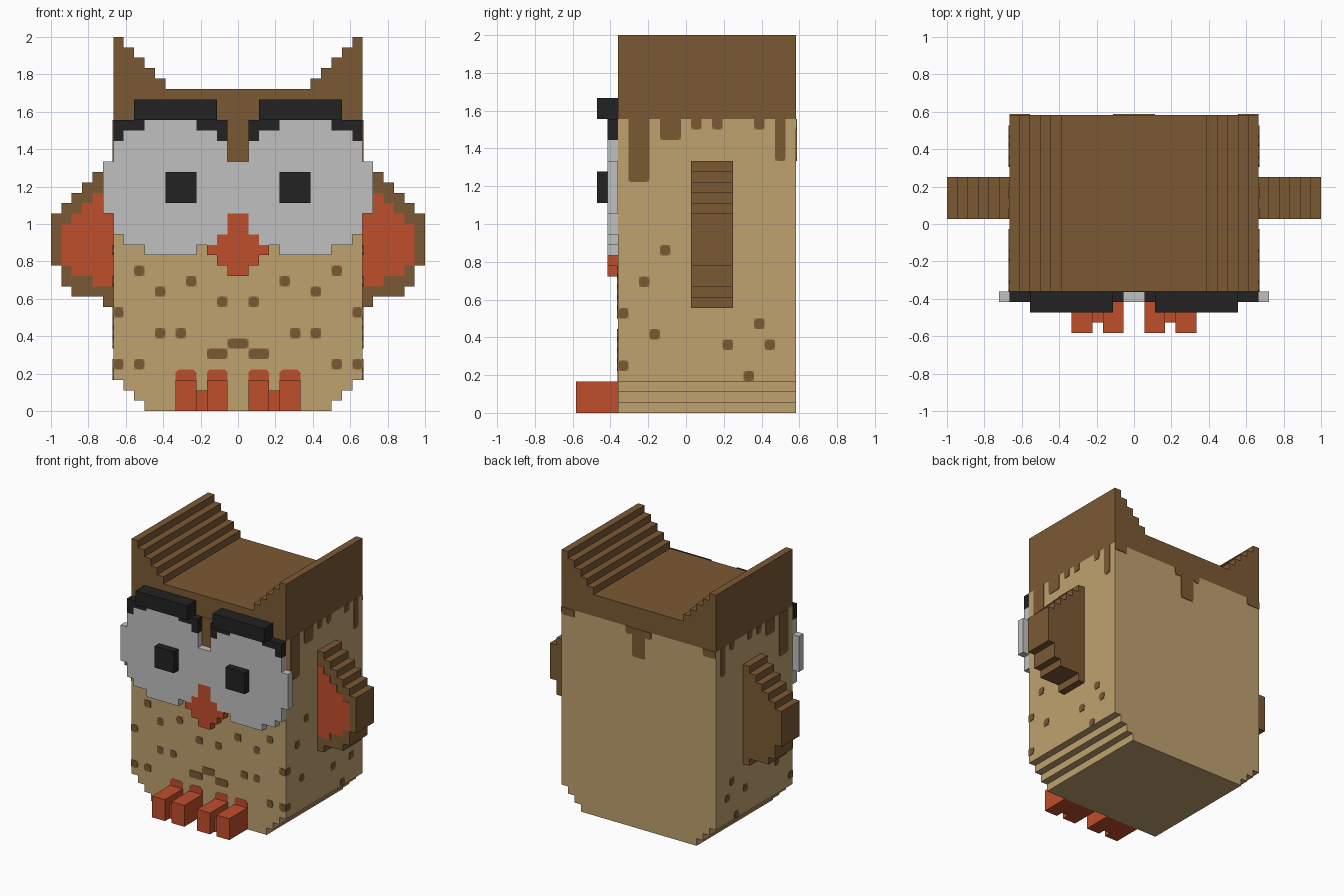
import bpy, bmesh

if "Cube" in bpy.data.objects:
    bpy.data.objects.remove(bpy.data.objects["Cube"], do_unlink=True)

P = 1 / 18  # one block of the pixel grid; all sizes below are in blocks


def material(name, hex_code):
    rgb = [int(hex_code[i:i + 2], 16) / 255 for i in (0, 2, 4)]
    lin = [c / 12.92 if c <= 0.04045 else ((c + 0.055) / 1.055) ** 2.4 for c in rgb]
    m = bpy.data.materials.new(name)
    m.use_nodes = True
    m.diffuse_color = (*lin, 1)
    m.node_tree.nodes["Principled BSDF"].inputs["Base Color"].default_value = (*lin, 1)
    return m


BROWN = material("brown feathers", "7B5934")
TAN = material("tan feathers", "BFA16F")
MID = material("soft brown edge", "9B7A4E")
GREY = material("light grey", "C0C0C0")
BLACK = material("near black", "222222")
ORANGE = material("orange", "C04E2C")


def slab(name, outlines, lo, hi, mat, axis="y"):
    """Extrude outlines (x,z) along y, or outlines (y,z) along x."""
    bm = bmesh.new()
    for outline in outlines:
        rings = []
        for d in (lo, hi):
            rings.append([bm.verts.new((a * P, d * P, z * P) if axis == "y" else (d * P, a * P, z * P))
                          for a, z in outline])
        bm.faces.new(rings[0])
        bm.faces.new(rings[1])
        n = len(outline)
        for i in range(n):
            j = (i + 1) % n
            bm.faces.new((rings[0][i], rings[0][j], rings[1][j], rings[1][i]))
    bmesh.ops.recalc_face_normals(bm, faces=bm.faces)
    mesh = bpy.data.meshes.new(name)
    bm.to_mesh(mesh)
    bm.free()
    mesh.materials.append(mat)
    ob = bpy.data.objects.new(name, mesh)
    bpy.context.collection.objects.link(ob)
    return ob


def columns(cols):
    """Stepped outline from touching columns (a0, a1, low, high)."""
    pts = []
    for a0, a1, low, _ in cols:
        pts += [(a0, low), (a1, low)]
    for a0, a1, _, high in reversed(cols):
        pts += [(a1, high), (a0, high)]
    return [p for i, p in enumerate(pts) if p != pts[i - 1]]


def mirror(cols):
    return [(-b, -a, low, high) for a, b, low, high in reversed(cols)]


def rect(a0, a1, z0, z1):
    return [(a0, z0), (a1, z0), (a1, z1), (a0, z1)]


def flip(outline):
    return [(-a, z) for a, z in outline]


def rounded(a0, a1, z0, z1, bottom=0.3, top=0.3):
    """Rectangle with clipped corners."""
    pts = [(a0, z0 + bottom), (a0 + bottom, z0), (a1 - bottom, z0), (a1, z0 + bottom)]
    if top:
        return pts + [(a1, z1 - top), (a1 - top, z1), (a0 + top, z1), (a0, z1 - top)]
    return pts + [(a1, z1), (a0, z1)]


FRONT, BACK = -6.5, 10.5
T = 0.04  # thickness of painted marks

# Body with stepped base, and the head cap with stepped ears
base = [(9, 10, 1, 28), (10, 11, 2, 28), (11, 12, 3, 28)]
slab("body", [columns(mirror(base) + [(-9, 9, 0, 28)] + base)], FRONT, BACK, TAN)
ear = [(7 + i, 8 + i, 28, 32 + i) for i in range(5)]
slab("head_cap_and_ears", [columns(mirror(ear) + [(-7, 7, 28, 31)] + ear)], FRONT, BACK, BROWN)
slab("forehead_strip", [rect(-1, 1, 23.5, 28)], FRONT - T, FRONT, BROWN)

# Eye mask, one stepped plate joined at the middle
eye = [(1, 2, 17, 26), (2, 4, 16, 27), (4, 9, 15, 28), (9, 11, 16, 27), (11, 12, 17, 26), (12, 13, 19, 24)]
slab("eye_mask", [columns(mirror(eye) + [(-1, 1, 19, 24)] + eye)], -7.5, FRONT, GREY)

# Beak, diamond of stepped columns
beak = [(1, 2, 14, 17), (2, 3, 15, 16)]
slab("beak", [columns(mirror(beak) + [(-1, 1, 13, 19)] + beak)], -7.5, FRONT, ORANGE)

wing = [(12, 13, 10, 24), (13, 14, 11, 23), (14, 15, 11, 22), (15, 16, 11, 21), (16, 17, 12, 20), (17, 18, 14, 19)]
wing_patch = [(12, 13, 12, 22), (13, 14, 12, 21), (14, 15, 13, 20), (15, 16, 13, 19), (16, 17, 14, 18)]
brow_inner = [(1, 2, 26, 28), (2, 4, 27, 28)]
brow_outer = [(9, 11, 27, 28), (11, 12, 26, 28)]

# Marks on each flank: drips (y0, y1, bottom) and spot centres (y, z)
side_drips = [(-5.5, -3.5, 22), (-2.5, -0.5, 26), (0.5, 1.5, 27), (2.5, 3.5, 27), (6.5, 7.5, 27), (8.5, 9.5, 24)]
side_spots = [(-2, 15.5), (-4, 12.5), (-6, 9.5), (-3, 7.5), (-6, 4.5), (6, 3.5), (4, 6.5), (8, 6.5), (7, 8.5)]

for side, s in (("left", 1), ("right", -1)):
    def half(cols):
        return columns(cols if s > 0 else mirror(cols))

    # Pupil and eyebrow
    slab(side + "_pupil", [half([(4, 7, 20, 23)])], -8.5, -7.5, BLACK)
    slab(side + "_brow", [half([(2, 10, 28, 30)])], -8.5, FRONT, BLACK)
    slab(side + "_brow_ends", [half(brow_inner), half(brow_outer)], -7.5, FRONT, BLACK)
    # Wing with orange front patch
    slab(side + "_wing", [half(wing)], 0.5, 4.5, BROWN)
    slab(side + "_wing_patch", [half(wing_patch)], 0.5 - T, 0.5, ORANGE)
    # Foot: two toes, a web, and painted ankles
    slab(side + "_toes", [half([(1, 3, 0, 3)]), half([(4, 6, 0, 3)])], -10.5, FRONT, ORANGE)
    slab(side + "_foot_web", [half([(3, 4, 0, 2)])], -9.5, FRONT, ORANGE)
    ankles = [rounded(a, a + 2, 3, 4, 0) for a in (1, 4)]
    ankles = [[p for i, p in enumerate(o) if p != o[i - 1]] for o in ankles]
    slab(side + "_ankles", ankles if s > 0 else [flip(o) for o in ankles], FRONT - T, FRONT, ORANGE)
    # Flank drips and spots, each with a soft edge below
    for name, t, mat, c in (("edge", T, MID, 0.02), ("mark", 2 * T, BROWN, 0.3)):
        shapes = [rounded(a, b, z, 28, c, 0) for a, b, z in side_drips]
        shapes += [rounded(y - .5, y + .5, z - .5, z + .5, c, c) for y, z in side_spots]
        slab(f"{side}_flank_{name}", shapes, s * 12, s * (12 + t), mat, "x")

# Belly spots and the small belly arch
belly = [(9.5, 13.5), (7.5, 11.5), (11.5, 9.5), (7.5, 7.5), (5.5, 7.5),
         (11.5, 4.5), (9.5, 4.5), (1.5, 10.5), (4.5, 12.5)]
for name, t, mat, c in (("edge", T, MID, 0.02), ("mark", 2 * T, BROWN, 0.3)):
    shapes = [rounded(x - .5, x + .5, z - .5, z + .5, c, c) for x, z in belly]
    shapes.append(rounded(1, 3, 5, 6, c, c))
    shapes += [flip(o) for o in shapes]
    shapes.append(rounded(-1, 1, 6, 7, c, c))
    slab("belly_" + name, shapes, FRONT - t, FRONT, mat)
    # Drips on the back
    drips = [(-12, -10, 27), (-2, -1, 27), (-1, 1, 24), (1, 2, 27), (10, 12, 27)]
    slab("back_drip_" + name, [rounded(a, b, z, 28, c, 0) for a, b, z in drips], BACK, BACK + t, mat)
